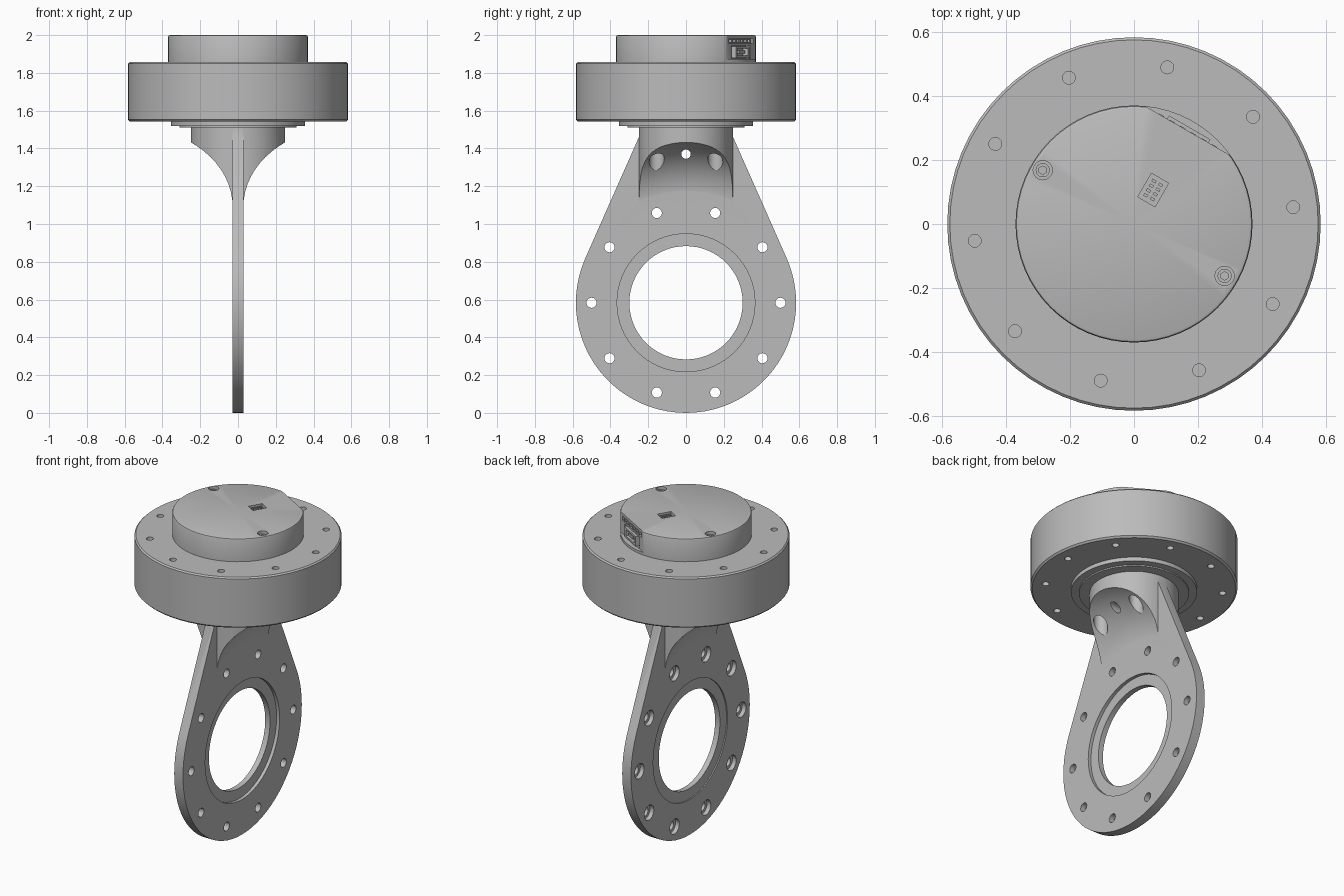
import bpy, bmesh, math
from math import sin, cos, pi, radians
from mathutils import Matrix, Vector

if "Cube" in bpy.data.objects:
    bpy.data.objects.remove(bpy.data.objects["Cube"])

grey = bpy.data.materials.new("plain_grey")
grey.use_nodes = True
grey.diffuse_color = (0.5, 0.5, 0.5, 1)
grey.node_tree.nodes["Principled BSDF"].inputs["Base Color"].default_value = (0.5, 0.5, 0.5, 1)

RING_Z = 0.583      # centre of the plate's ring
RIM = 0.583         # outer radius of ring and housing
HALF = 0.03         # half thickness of the plate


def make(name, bm):
    bmesh.ops.recalc_face_normals(bm, faces=bm.faces)
    mesh = bpy.data.meshes.new(name)
    bm.to_mesh(mesh)
    bm.free()
    mesh.materials.append(grey)
    ob = bpy.data.objects.new(name, mesh)
    bpy.context.collection.objects.link(ob)
    return ob


def cylinder(name, r, lo, hi, at=(0, 0), axis="Z", sides=32):
    """Cylinder from lo to hi along an axis; at is (x, y) for Z, (y, z) for X."""
    bm = bmesh.new()
    bmesh.ops.create_cone(bm, cap_ends=True, segments=sides, radius1=r, radius2=r, depth=hi - lo)
    mid = (lo + hi) / 2
    if axis == "X":
        m = Matrix.Translation((mid, *at)) @ Matrix.Rotation(pi / 2, 4, "Y")
    else:
        m = Matrix.Translation((*at, mid))
    bm.transform(m)
    return make(name, bm)


def box(name, size, loc, turn=0):
    bm = bmesh.new()
    bmesh.ops.create_cube(bm, size=1)
    bm.transform(Matrix.Translation(loc) @ Matrix.Rotation(turn, 4, "Z") @ Matrix.Diagonal((*size, 1)))
    return make(name, bm)


def lathe(name, points, axis, centre=(0, 0, 0), closed=False, steps=64):
    """Spin a profile of 3D points around an axis."""
    bm = bmesh.new()
    vs = [bm.verts.new(p) for p in points]
    pairs = list(zip(vs, vs[1:])) + ([(vs[-1], vs[0])] if closed else [])
    edges = [bm.edges.new(p) for p in pairs]
    bmesh.ops.spin(bm, geom=vs + edges, cent=centre, axis=axis, angle=2 * pi, steps=steps)
    bmesh.ops.remove_doubles(bm, verts=bm.verts, dist=1e-5)
    return make(name, bm)


def combine(target, others, operation="DIFFERENCE"):
    for other in others:
        mod = target.modifiers.new("combine", "BOOLEAN")
        mod.operation, mod.solver, mod.object = operation, "EXACT", other
        bpy.context.view_layer.objects.active = target
        bpy.ops.object.modifier_apply(modifier=mod.name)
        bpy.data.objects.remove(other)


def circle(r, first, count=10):
    for i in range(count):
        a = radians(first) + 2 * pi * i / count
        yield r * cos(a), r * sin(a)


# Teardrop plate outline: ring arc plus two tangents up to the neck
neck_y, neck_z = 0.245, 1.47
dz = neck_z - RING_Z
start = math.atan2(dz, neck_y) - math.acos(RIM / math.hypot(neck_y, dz))
sweep = pi + 2 * start
outline = [(neck_y, 1.5), (neck_y, neck_z)]
for i in range(49):
    a = start - sweep * i / 48
    outline.append((RIM * cos(a), RING_Z + RIM * sin(a)))
outline += [(-neck_y, neck_z), (-neck_y, 1.5)]
bm = bmesh.new()
face = bm.faces.new([bm.verts.new((-HALF, y, z)) for y, z in outline])
ext = bmesh.ops.extrude_face_region(bm, geom=[face])
bmesh.ops.translate(bm, vec=(2 * HALF, 0, 0),
                    verts=[v for v in ext["geom"] if isinstance(v, bmesh.types.BMVert)])
bracket = make("hanging_bracket", bm)

# Neck: cylinder scooped on both faces by a fillet around the ring centre
hub = cylinder("neck", 0.25, 1.12, 1.52, sides=64)
scoops = []
for s in (1, -1):
    pts = [(0.028, 0.2)]
    for i in range(13):
        t = pi / 2 * i / 12
        pts.append((0.028 + 0.3 * (1 - cos(t)), 0.56 + 0.3 * sin(t)))
    pts += [(0.4, 0.86), (0.4, 0.2)]
    scoops.append(lathe("scoop", [(s * x, 0, RING_Z + r) for x, r in pts],
                        (1, 0, 0), (0, 0, RING_Z), True, 96))
    for y in (-0.155, 0.155):
        scoops.append(cylinder("bolt_slot", 0.04, 1.15, 1.43, (s * 0.115, y)))
combine(hub, scoops)
combine(bracket, [hub], "UNION")

# Plate openings: bore, recesses, counterbored bolt holes, cross hole in neck
centre = (0, RING_Z)
cuts = [cylinder("bore", 0.3, -0.1, 0.1, centre, "X", 64),
        cylinder("recess", 0.365, 0.01, 0.1, centre, "X", 64),
        cylinder("recess", 0.365, -0.1, -0.023, centre, "X", 64),
        cylinder("cross_hole", 0.025, -0.4, 0.4, (0, 1.37), "X", 20)]
for y, z in circle(0.5, 0):
    cuts.append(cylinder("hole", 0.027, -0.1, 0.1, (y, RING_Z + z), "X", 20))
    cuts.append(cylinder("counterbore", 0.046, -0.1, -0.004, (y, RING_Z + z), "X", 24))
combine(bracket, cuts)

# Motor housing with lower flange
housing = lathe("motor_housing", [(r, 0, z) for r, z in (
    (0, 1.51), (0.31, 1.51), (0.31, 1.518), (0.355, 1.518), (0.355, 1.542), (0.573, 1.542),
    (RIM, 1.552), (RIM, 1.849), (0.575, 1.857), (0, 1.857))], (0, 0, 1))
holes = [cylinder("hole", 0.02, 1.8, 1.9, p, sides=20) for p in circle(0.5, 6)]
holes += [cylinder("hole", 0.02, 1.5, 1.6, p, sides=20) for p in circle(0.5, 2)]
combine(housing, holes)

# Cap with a flat on one side
cap = lathe("cap", [(r, 0, z) for r, z in (
    (0, 1.85), (0.37, 1.85), (0.37, 1.99), (0.367, 1.997), (0.36, 2), (0, 2))], (0, 0, 1))
TURN = radians(-30)
OUT = Vector((0.5, cos(TURN), 0))
ALONG = Vector((cos(TURN), -0.5, 0))
FLAT = 0.336


def on_flat(name, width, depth, low, high, out, shift=0):
    """Box whose outer side lies at distance out along the flat's normal."""
    p = OUT * (out - depth / 2) + ALONG * shift
    return box(name, (width, depth, high - low), (p.x, p.y, (low + high) / 2), TURN)


window = Vector((0.06, 0.106, 2))
screw_spots = ((-0.285, 0.168), (0.283, -0.162))
cuts = [on_flat("flat_cut", 0.6, 0.2, 1.873, 2.1, FLAT + 0.2),
        on_flat("socket_pocket", 0.2, 0.1, 1.876, 1.945, FLAT + 0.07),
        on_flat("pin_pocket", 0.25, 0.1, 1.955, 1.983, FLAT + 0.085),
        box("window_cut", (0.062, 0.085, 0.04), window, TURN)]
cuts += [cylinder("screw_well", 0.03, 1.965, 2.1, p, sides=24) for p in screw_spots]
combine(cap, cuts)

# Connector socket, pin strip and switches
socket = on_flat("connector_socket", 0.15, 0.05, 1.88, 1.941, FLAT + 0.012)
combine(socket, [on_flat("socket_cut", 0.11, 0.05, 1.892, 1.93, FLAT + 0.03)])
on_flat("connector_tongue", 0.06, 0.05, 1.902, 1.918, FLAT + 0.006)
for i in range(6):
    on_flat("connector_pin", 0.018, 0.03, 1.961, 1.977, FLAT + 0.002, (i - 2.5) * 0.038)
spin = Matrix.Rotation(TURN, 3, "Z")
for col in (-1, 1):
    for row in range(4):
        p = window + spin @ Vector((col * 0.012, (row - 1.5) * 0.017, -0.015))
        box("switch_pin", (0.014, 0.009, 0.016), p, TURN)

# Socket head screws
for p in screw_spots:
    screw = cylinder("cap_screw", 0.022, 1.95, 1.985, p, sides=24)
    combine(screw, [cylinder("hex", 0.013, 1.972, 2.1, p, sides=6)])

# Smooth round surfaces, keep edges sharp
for ob in bpy.context.scene.objects:
    ob.select_set(ob.type == "MESH")
bpy.context.view_layer.objects.active = cap
bpy.ops.object.shade_smooth_by_angle(angle=radians(25))
